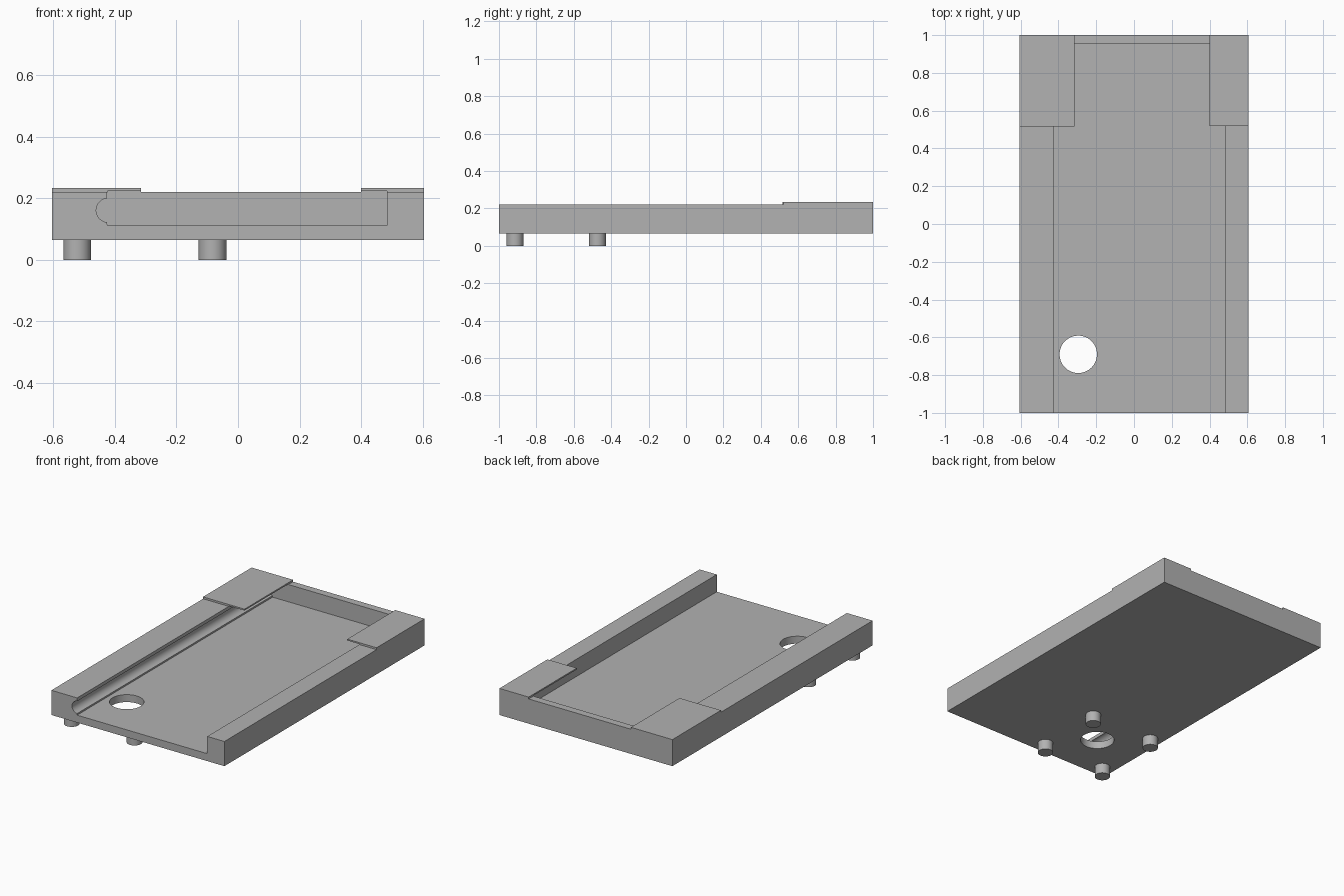
import bpy, bmesh, math
from mathutils import Vector

if "Cube" in bpy.data.objects:
    bpy.data.objects.remove(bpy.data.objects["Cube"], do_unlink=True)

GREY = (0.445, 0.445, 0.445, 1)
grey = bpy.data.materials.new("plain grey")
grey.use_nodes = True
grey.diffuse_color = GREY
grey.node_tree.nodes["Principled BSDF"].inputs["Base Color"].default_value = GREY

BASE_Z, FLOOR_Z, WALL_Z, TOP_Z = 0.065, 0.112, 0.221, 0.233
HALF_W = 0.605


def prism(name, points, direction):
    """Extrude a closed outline of 3D points along a direction."""
    bm = bmesh.new()
    face = bm.faces.new([bm.verts.new(p) for p in points])
    moved = bmesh.ops.extrude_face_region(bm, geom=[face])["geom"]
    bmesh.ops.translate(bm, vec=Vector(direction),
                        verts=[v for v in moved if isinstance(v, bmesh.types.BMVert)])
    bmesh.ops.recalc_face_normals(bm, faces=bm.faces)
    mesh = bpy.data.meshes.new(name)
    bm.to_mesh(mesh)
    bm.free()
    mesh.materials.append(grey)
    obj = bpy.data.objects.new(name, mesh)
    bpy.context.collection.objects.link(obj)
    return obj


def cylinder(name, x, y, radius, z0, z1, sides=64):
    ring = [(x + radius * math.cos(a), y + radius * math.sin(a), z0)
            for a in (math.tau * i / sides for i in range(sides))]
    return prism(name, ring, (0, 0, z1 - z0))


def make_active(obj):
    bpy.ops.object.select_all(action='DESELECT')
    obj.select_set(True)
    bpy.context.view_layer.objects.active = obj


def cut(obj, cutter):
    cutter.hide_render = True
    mod = obj.modifiers.new("cut", 'BOOLEAN')
    mod.operation, mod.solver, mod.object = 'DIFFERENCE', 'EXACT', cutter
    make_active(obj)
    bpy.ops.object.modifier_apply(modifier=mod.name)
    bpy.data.objects.remove(cutter, do_unlink=True)


# Tray block, full height of the raised corner tabs
tray = prism("tray", [(-HALF_W, -1, BASE_Z), (HALF_W, -1, BASE_Z),
                      (HALF_W, 1, BASE_Z), (-HALF_W, 1, BASE_Z)],
             (0, 0, TOP_Z - BASE_Z))

# Lower the rim everywhere except the two corner tabs
relief = [(-1, -1.2), (1, -1.2), (1, 0.52), (0.4, 0.52),
          (0.4, 1.2), (-0.315, 1.2), (-0.315, 0.515), (-1, 0.515)]
cut(tray, prism("rim_relief", [(x, y, WALL_Z) for x, y in relief], (0, 0, 0.2)))

# Channel open at the front, with a rounded groove in its right wall
left, right, groove_z, groove_r = 0.485, -0.425, 0.161, 0.039
section = [(left, FLOOR_Z), (left, WALL_Z + 0.003), (right, WALL_Z + 0.003)]
steps = 24
section += [(right + 0.003 - groove_r * math.sin(a), groove_z + groove_r * math.cos(a))
            for a in (0.08 + (math.pi - 0.16) * i / steps for i in range(steps + 1))]
section.append((right, FLOOR_Z))
cut(tray, prism("channel", [(x, -1.1, z) for x, z in section], (0, 2.053, 0)))

# Round hole through the floor
cut(tray, cylinder("floor_hole", -0.295, -0.69, 0.099, 0, 0.2))

# Four pegs around the hole
parts = [tray]
for side, x in (("right", -0.523), ("left", -0.083)):
    for end, y in (("front", -0.915), ("back", -0.474)):
        parts.append(cylinder(f"{end}_{side}_peg", x, y, 0.045, 0, BASE_Z + 0.005, 48))

for part in parts:
    make_active(part)
    bpy.ops.object.shade_smooth_by_angle(angle=math.radians(30))
